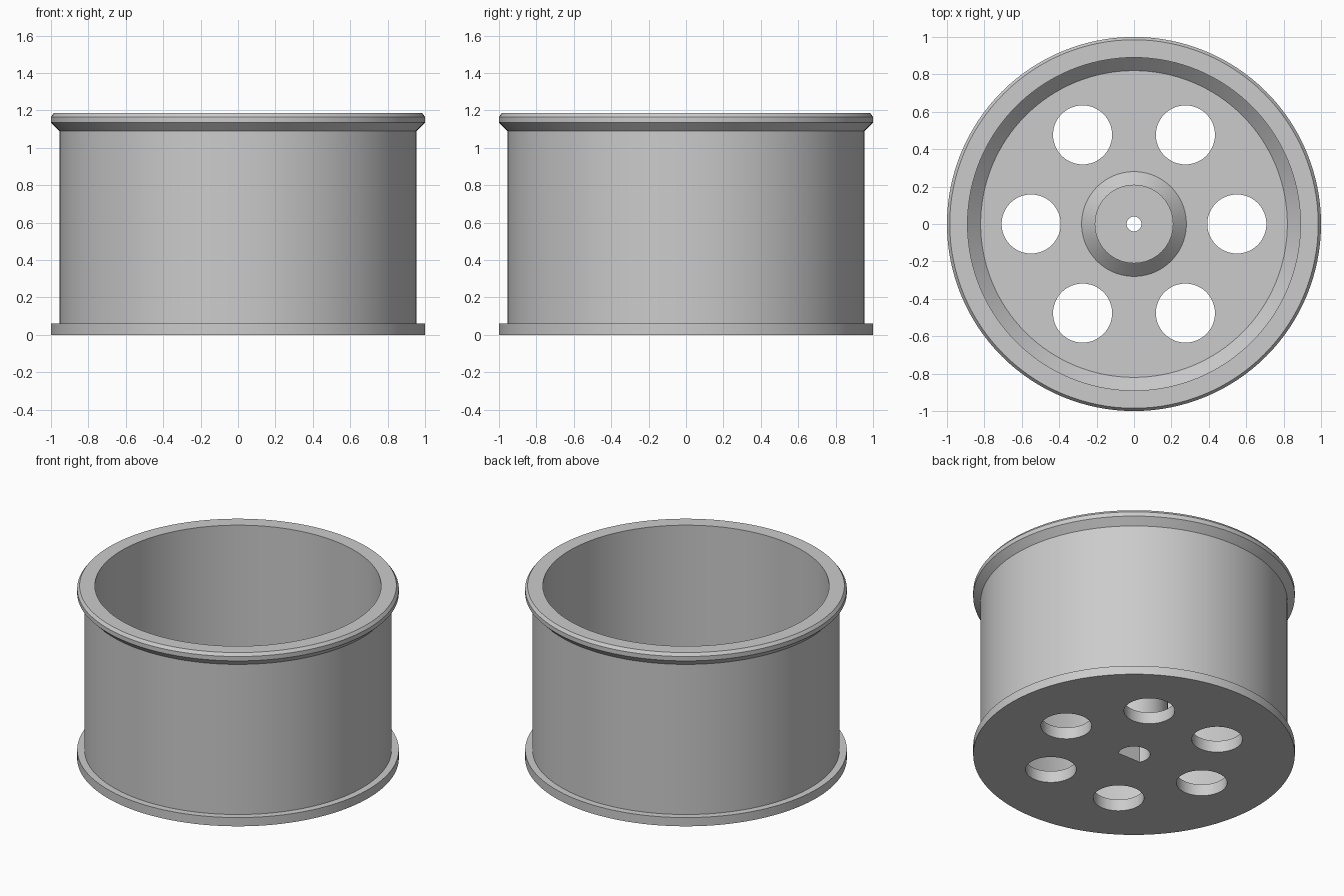
import bpy
import bmesh
from math import pi, cos, sin, asin, radians

cube = bpy.data.objects.get("Cube")
if cube:
    bpy.data.objects.remove(cube, do_unlink=True)

grey = bpy.data.materials.new("light grey")
grey.use_nodes = True
colour = (0.6, 0.6, 0.6, 1)
grey.diffuse_color = colour
grey.node_tree.nodes["Principled BSDF"].inputs["Base Color"].default_value = colour

FLOOR = 0.08      # thickness of the web
HUB_TOP = 0.45
SEGMENTS = 128


def make_object(name, bm):
    bmesh.ops.recalc_face_normals(bm, faces=bm.faces)
    mesh = bpy.data.meshes.new(name)
    bm.to_mesh(mesh)
    bm.free()
    mesh.materials.append(grey)
    obj = bpy.data.objects.new(name, mesh)
    bpy.context.collection.objects.link(obj)
    return obj


def lathe(name, profile):
    """Spin an (r, z) profile, starting and ending on the axis, around z."""
    bm = bmesh.new()
    verts = [bm.verts.new((r, 0, z)) for r, z in profile]
    edges = [bm.edges.new(pair) for pair in zip(verts, verts[1:])]
    bmesh.ops.spin(bm, geom=verts + edges, cent=(0, 0, 0), axis=(0, 0, 1),
                   angle=2 * pi, steps=SEGMENTS, use_merge=True)
    bmesh.ops.remove_doubles(bm, verts=bm.verts, dist=1e-5)
    return make_object(name, bm)


def prism(name, outline, bottom, top):
    """Extrude a flat outline upwards."""
    bm = bmesh.new()
    face = bm.faces.new([bm.verts.new((x, y, bottom)) for x, y in outline])
    moved = bmesh.ops.extrude_face_region(bm, geom=[face])["geom"]
    bmesh.ops.translate(bm, vec=(0, 0, top - bottom),
                        verts=[v for v in moved if isinstance(v, bmesh.types.BMVert)])
    return make_object(name, bm)


def arc(radius, start, end, count, cx=0, cy=0):
    angles = [start + (end - start) * i / count for i in range(count + 1)]
    return [(cx + radius * cos(a), cy + radius * sin(a)) for a in angles]


def circle(radius, cx=0, cy=0, count=48):
    return arc(radius, 0, 2 * pi, count, cx, cy)[:-1]


def cut(target, cutter):
    cutter.hide_render = True
    mod = target.modifiers.new(cutter.name, "BOOLEAN")
    mod.operation = "DIFFERENCE"
    mod.solver = "EXACT"
    mod.object = cutter
    bpy.context.view_layer.objects.active = target
    bpy.ops.object.modifier_apply(modifier=mod.name)
    bpy.data.objects.remove(cutter, do_unlink=True)


# Rim, flanges, web and hub as one turned body
wheel = lathe("wheel_rim", [
    (0, 0), (1, 0), (1, 0.06), (0.955, 0.06),            # lower flange
    (0.955, 1.09), (1, 1.135), (1, 1.165), (0.985, 1.185),  # upper flange
    (0.89, 1.185), (0.89, FLOOR + 0.07), (0.82, FLOOR),  # inner wall
    (0.28, FLOOR), (0.21, FLOOR + 0.07),                 # web and hub foot
    (0.21, HUB_TOP), (0, HUB_TOP),
])

# Six lightening holes through the web
for i in range(6):
    a = i * pi / 3
    cut(wheel, prism("web_hole", circle(0.158, 0.55 * cos(a), 0.55 * sin(a)),
                     -0.1, FLOOR + 0.05))

# Shaft socket with one flat side, open at the bottom
flat = asin(0.5)
cut(wheel, prism("shaft_socket", arc(0.1, -flat, pi + flat, 32), -0.1, HUB_TOP - 0.07))

# Narrow screw hole through the hub top
cut(wheel, prism("screw_hole", circle(0.04, count=32), 0.2, HUB_TOP + 0.1))

bpy.ops.object.select_all(action="DESELECT")
wheel.select_set(True)
bpy.context.view_layer.objects.active = wheel
bpy.ops.object.shade_smooth_by_angle(angle=radians(25))
